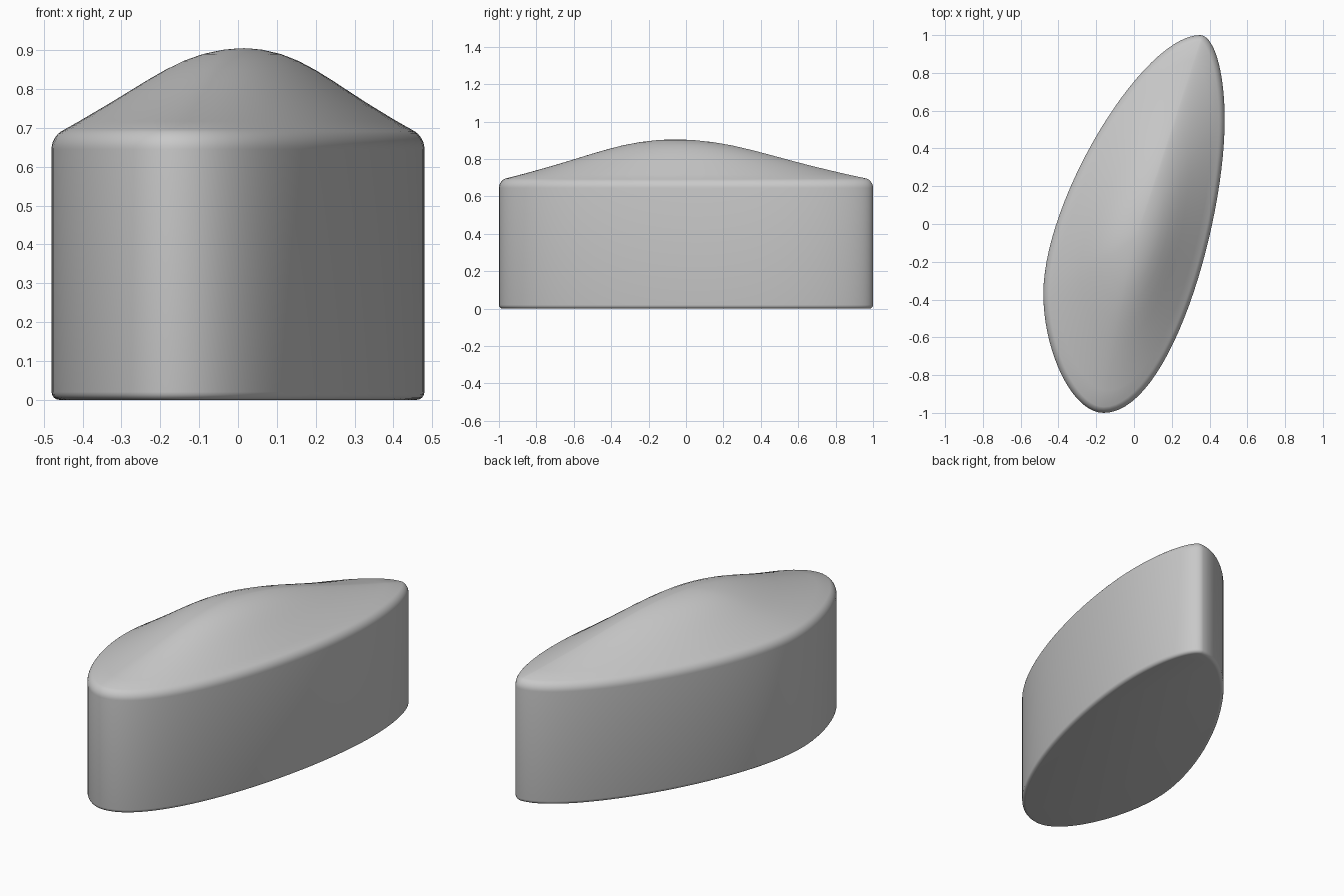
import bpy, bmesh, math
from mathutils import Vector
from mathutils.geometry import interpolate_bezier

cube = bpy.data.objects.get("Cube")
if cube:
    bpy.data.objects.remove(cube)

grey = bpy.data.materials.new("plain grey")
grey.use_nodes = True
colour = (0.58, 0.58, 0.58, 1)
grey.diffuse_color = colour
grey.node_tree.nodes["Principled BSDF"].inputs["Base Color"].default_value = colour

# Plan outline, counter-clockwise: anchor, incoming handle length, outgoing
# handle length and travel direction
anchors = [
    (Vector((0.35, 1.0)), 0.07, 0.30, Vector((-1, 0))),
    (Vector((-0.48, -0.37)), 0.50, 0.30, Vector((0, -1))),
    (Vector((-0.16, -1.0)), 0.17, 0.35, Vector((1, 0))),
    (Vector((0.48, 0.55)), 0.55, 0.27, Vector((0, 1))),
]
outline = []
for i, (p, _, out, d) in enumerate(anchors):
    q, back, _, e = anchors[(i + 1) % 4]
    steps = 28 if i % 2 == 0 else 18
    outline += interpolate_bezier(p, p + d * out, q - e * back, q, steps + 1)[:-1]
outline = [Vector(p[:2]) for p in outline]
count = len(outline)


def inset(amount):
    """Outline moved inward along its normals."""
    points = []
    for i, p in enumerate(outline):
        t = (outline[(i + 1) % count] - outline[i - 1]).normalized()
        points.append(p + Vector((-t.y, t.x)) * amount)
    return points


bm = bmesh.new()
rings = []


def add_ring(points, z):
    rings.append([bm.verts.new((p.x, p.y, z)) for p in points])


# Rounded lower edge and straight wall
for k in range(5):
    a = math.pi / 2 * k / 4
    add_ring(inset(0.02 * (1 - math.sin(a))), 0.02 * (1 - math.cos(a)))

# Rounded shoulder
for k in range(8):
    a = math.radians(65) * k / 7
    add_ring(inset(0.055 * (1 - math.cos(a))), 0.645 + 0.055 * math.sin(a))

# Domed top, shrinking toward the off-centre peak, fuller across the short axis
peak = Vector((0.015, -0.06))
rim = inset(0.055 * (1 - math.cos(math.radians(65))))
reach = max((p - peak).length for p in rim)
dome = [(0.9, 0.717), (0.8, 0.741), (0.7, 0.766), (0.6, 0.793), (0.5, 0.821),
        (0.4, 0.848), (0.3, 0.872), (0.2, 0.89), (0.1, 0.901), (0.04, 0.904)]
for scale, z in dome:
    ring = []
    for p in rim:
        fullness = 0.35 * (1 - (p - peak).length / reach)
        ring.append(peak.lerp(p, scale * (1 + fullness * (1 - scale))))
    add_ring(ring, z)

# Skin the rings, close the base and the peak
for low, high in zip(rings, rings[1:]):
    for i in range(count):
        j = (i + 1) % count
        bm.faces.new((low[i], low[j], high[j], high[i]))
bm.faces.new(list(reversed(rings[0])))
tip = bm.verts.new((peak.x, peak.y, 0.905))
for i in range(count):
    bm.faces.new((rings[-1][i], rings[-1][(i + 1) % count], tip))
bmesh.ops.recalc_face_normals(bm, faces=bm.faces)

mesh = bpy.data.meshes.new("domed_block")
bm.to_mesh(mesh)
bm.free()
mesh.materials.append(grey)
block = bpy.data.objects.new("domed_block", mesh)
bpy.context.collection.objects.link(block)
bpy.context.view_layer.objects.active = block
block.select_set(True)
bpy.ops.object.shade_smooth_by_angle(angle=math.radians(40))
